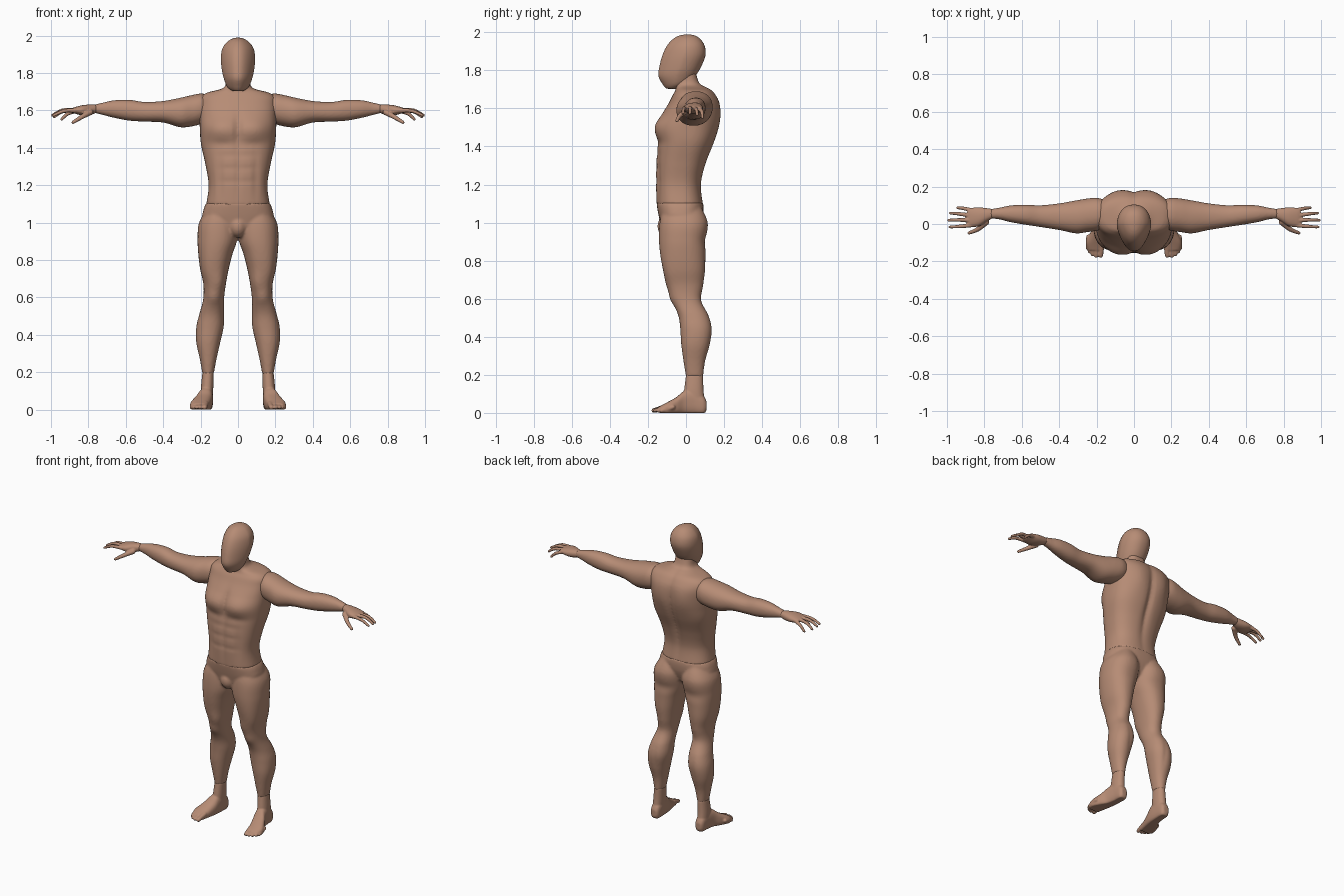
import bpy
import bmesh
import math
from mathutils import Matrix, Vector

cube = bpy.data.objects.get("Cube")
if cube:
    bpy.data.objects.remove(cube, do_unlink=True)

SKIN = (0.47, 0.262, 0.178, 1)
skin = bpy.data.materials.new("skin")
skin.use_nodes = True
skin.diffuse_color = SKIN
shader = skin.node_tree.nodes["Principled BSDF"]
shader.inputs["Base Color"].default_value = SKIN
shader.inputs["Roughness"].default_value = 0.7


def spline(points, steps):
    """Smooth curve through the points, of any dimension."""
    points = [Vector(p) for p in points]
    result = []
    last = len(points) - 1
    for i in range(last):
        p, q = points[i], points[i + 1]
        before, after = points[max(i - 1, 0)], points[min(i + 2, last)]
        for k in range(steps):
            t = k / steps
            tangent_in, tangent_out = (q - before) * 0.5, (after - p) * 0.5
            a = 2 * t**3 - 3 * t**2 + 1
            b = t**3 - 2 * t**2 + t
            c = t**3 - t**2
            result.append(p * a + q * (1 - a) + tangent_in * b + tangent_out * c)
    result.append(points[last])
    return result


def loft(bm, axis, rows, power=2.2, taper=0, sides=64, steps=8):
    """Rows are position along the axis, then the low and high bounds of each cross direction."""
    rings = []
    for t, u_low, u_high, v_low, v_high in spline(rows, steps):
        ring = []
        for k in range(sides):
            angle = math.tau * k / sides
            c, s = math.cos(angle), math.sin(angle)
            c = math.copysign(abs(c) ** (2 / power), c)
            s = math.copysign(abs(s) ** (2 / power), s)
            u = (u_low + u_high) / 2 + (u_high - u_low) / 2 * c * (1 + taper * min(s, 0))
            v = (v_low + v_high) / 2 + (v_high - v_low) / 2 * s
            place = {"x": (t, u, v), "y": (u, t, v), "z": (u, v, t)}[axis]
            ring.append(bm.verts.new(place))
        rings.append(ring)
    for low, high in zip(rings, rings[1:]):
        for k in range(sides):
            n = (k + 1) % sides
            bm.faces.new((low[k], low[n], high[n], high[k]))
    bm.faces.new(rings[0])
    bm.faces.new(rings[-1])


def centred(rows):
    return [(t, -half, half, front, back) for t, half, front, back in rows]


def digit(bm, points, start, end):
    """Tapered finger or toe along a curve."""
    path = spline(points, 10)
    for i, point in enumerate(path):
        radius = start + (end - start) * i / (len(path) - 1)
        bmesh.ops.create_icosphere(bm, subdivisions=2, radius=radius,
                                   matrix=Matrix.Translation(point))


def blob(bm, centre, size):
    bmesh.ops.create_uvsphere(bm, u_segments=32, v_segments=20, radius=1,
                              matrix=Matrix.Translation(centre) @ Matrix.Diagonal((*size, 1)))


def muscle(bm, forms):
    """Swell or dent the skin around each centre, alike on both sides."""
    bmesh.ops.recalc_face_normals(bm, faces=bm.faces)
    bm.normal_update()
    moves = []
    for v in bm.verts:
        place = Vector((abs(v.co.x), v.co.y, v.co.z))
        amount = 0
        for centre, size, height in forms:
            d = sum(((p - c) / s) ** 2 for p, c, s in zip(place, centre, size))
            amount += height * math.exp(-d)
        moves.append(v.normal * amount)
    for v, move in zip(bm.verts, moves):
        v.co += move


def finish(name, bm, voxel, flip=1):
    """Fuse the overlapping forms into one smooth skin."""
    bm = bm.copy()
    bmesh.ops.scale(bm, vec=(flip, 1, 1), verts=bm.verts)
    bmesh.ops.recalc_face_normals(bm, faces=bm.faces)
    mesh = bpy.data.meshes.new(name)
    bm.to_mesh(mesh)
    bm.free()
    mesh.materials.append(skin)
    for face in mesh.polygons:
        face.use_smooth = True
    obj = bpy.data.objects.new(name, mesh)
    bpy.context.collection.objects.link(obj)
    fuse = obj.modifiers.new("fuse", "REMESH")
    fuse.mode = "VOXEL"
    fuse.voxel_size = voxel
    fuse.use_smooth_shade = True
    soften = obj.modifiers.new("soften", "SMOOTH")
    soften.factor = 0.5
    soften.iterations = 3


def pair(name, bm, voxel):
    for side, flip in (("left", 1), ("right", -1)):
        finish(side + "_" + name, bm, voxel, flip)


# Head: egg-shaped, narrowing towards the face
head = bmesh.new()
loft(head, "z", centred([
    (1.703, .03, -.105, -.04), (1.725, .057, -.122, .01), (1.77, .076, -.145, .05),
    (1.82, .087, -.14, .08), (1.88, .092, -.124, .103), (1.93, .084, -.1, .098),
    (1.965, .06, -.068, .075), (1.983, .032, -.035, .047), (1.989, .008, 0, .015)]),
    taper=.3)
finish("head", head, .007)

# Torso with the neck, chest, belly and back
torso = bmesh.new()
loft(torso, "z", centred([
    (1.095, .17, -.155, .09), (1.2, .157, -.158, .08), (1.31, .174, -.157, .105),
    (1.42, .198, -.15, .148), (1.5, .204, -.156, .17), (1.57, .206, -.125, .176),
    (1.63, .207, -.09, .172), (1.67, .2, -.07, .155), (1.695, .165, -.055, .135),
    (1.713, .095, -.055, .105), (1.735, .067, -.06, .07), (1.8, .06, -.055, .05)]),
    power=2.5)
muscle(torso, [
    ((.09, -.15, 1.5), (.07, .09, .06), .014),
    ((0, -.15, 1.5), (.02, .06, .09), -.014),
    ((.08, -.15, 1.42), (.08, .06, .02), -.005),
    ((0, -.16, 1.27), (.012, .05, .14), -.006),
    ((.04, -.16, 1.36), (.06, .05, .01), -.004),
    ((.04, -.16, 1.29), (.06, .05, .01), -.004),
    ((.04, -.16, 1.22), (.06, .05, .01), -.004),
    ((.095, -.15, 1.25), (.015, .05, .12), -.006),
    ((.085, .17, 1.57), (.06, .06, .09), .01),
    ((0, .13, 1.42), (.022, .1, .24), -.016)])
finish("torso", torso, .008)

# Pelvis and both legs
lower = bmesh.new()
loft(lower, "z", [
    (1.08, .03, .16, -.12, .08), (1.0, .0, .208, -.138, .114),
    (.91, .004, .216, -.142, .105), (.83, .03, .212, -.135, .102),
    (.75, .05, .202, -.12, .1), (.67, .065, .185, -.1, .09),
    (.59, .075, .186, -.072, .08), (.51, .075, .207, -.04, .12),
    (.44, .077, .223, -.03, .136), (.36, .095, .223, -.025, .125),
    (.27, .115, .204, -.013, .1), (.19, .13, .19, 0, .09)])
muscle(lower, [
    ((.13, -.07, .6), (.03, .05, .035), .008),
    ((.1, -.09, .68), (.03, .05, .05), .006),
    ((.18, -.11, .72), (.03, .05, .1), .005),
    ((.14, .12, .42), (.012, .04, .08), -.005),
    ((.1, .1, .9), (.08, .05, .03), -.006)])
other = bmesh.ops.duplicate(lower, geom=lower.verts[:] + lower.edges[:] + lower.faces[:])
bmesh.ops.scale(lower, vec=(-1, 1, 1),
                verts=[g for g in other["geom"] if isinstance(g, bmesh.types.BMVert)])
loft(lower, "z", centred([
    (.93, .04, -.1, .03), (.96, .11, -.125, .06), (1.02, .185, -.14, .085),
    (1.07, .184, -.15, .092), (1.105, .17, -.155, .09)]), power=2.5)
blob(lower, (0, -.095, .98), (.05, .055, .06))
finish("lower_body", lower, .008)

# Arms, stretched out to the sides
arm = bmesh.new()
loft(arm, "x", [
    (.16, -.02, .13, 1.54, 1.685), (.2, -.036, .14, 1.526, 1.69),
    (.25, -.043, .136, 1.514, 1.681), (.31, -.05, .126, 1.51, 1.667),
    (.4, -.032, .11, 1.535, 1.65), (.5, -.016, .1, 1.54, 1.645),
    (.58, -.004, .103, 1.545, 1.656), (.66, .01, .099, 1.56, 1.654),
    (.72, .025, .087, 1.575, 1.642), (.768, .03, .08, 1.587, 1.63)])
pair("arm", arm, .007)

# Hands with spread fingers and lowered thumbs
hand = bmesh.new()
loft(hand, "x", [
    (.757, .03, .08, 1.587, 1.63), (.79, .012, .085, 1.576, 1.631),
    (.83, -.012, .089, 1.573, 1.628), (.87, -.016, .086, 1.582, 1.618),
    (.89, -.01, .08, 1.588, 1.61)])
fingers = [
    ((.87, -.006, 1.6), (.93, -.013, 1.597), (.985, -.016, 1.574)),
    ((.88, .02, 1.602), (.94, .022, 1.6), (.992, .02, 1.574)),
    ((.88, .046, 1.6), (.94, .055, 1.593), (.982, .058, 1.566)),
    ((.865, .073, 1.597), (.91, .083, 1.582), (.943, .087, 1.552))]
for path in fingers:
    digit(hand, path, .0125, .008)
digit(hand, [(.79, .01, 1.59), (.835, -.028, 1.565), (.882, -.048, 1.536)], .017, .009)
pair("hand", hand, .004)

# Feet, turned outwards, with five toes
foot = bmesh.new()
loft(foot, "z", [
    (.2, .13, .19, 0, .09), (.12, .132, .198, -.01, .092), (.05, .136, .2, -.02, .1)])
loft(foot, "y", [
    (.108, .148, .184, .015, .06), (.09, .136, .196, -.008, .09),
    (.04, .133, .202, -.01, .12), (-.01, .135, .213, -.01, .115),
    (-.05, .142, .235, -.01, .083), (-.1, .155, .256, -.01, .055),
    (-.14, .165, .247, -.005, .034)], power=2.6)
toes = [(.178, -.168), (.203, -.172), (.222, -.163), (.238, -.148), (.249, -.128)]
for i, (x, y) in enumerate(toes):
    size = .017 if i == 0 else .0125
    digit(foot, [(x - .005, y + .06, .03), (x, y, .012)], size, size * .8)
for v in foot.verts:
    v.co.z = max(v.co.z, 0)
pair("foot", foot, .005)
